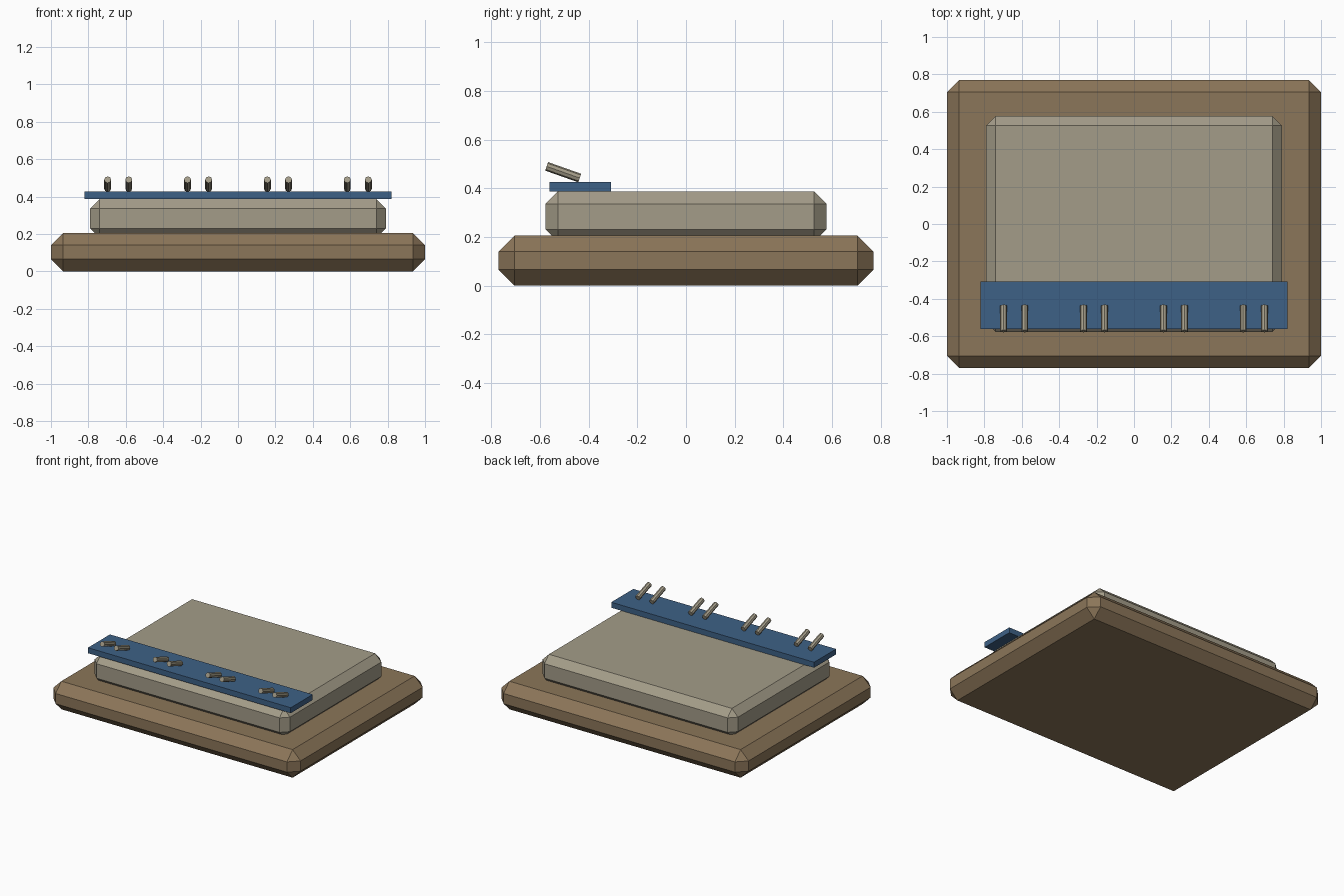
import bpy, bmesh, math
from mathutils import Matrix, Vector

if "Cube" in bpy.data.objects:
    bpy.data.objects.remove(bpy.data.objects["Cube"])


def material(name, rgb):
    m = bpy.data.materials.new(name)
    m.diffuse_color = (*rgb, 1)
    m.use_nodes = True
    m.node_tree.nodes["Principled BSDF"].inputs["Base Color"].default_value = m.diffuse_color
    return m


def add_object(name, bm, mat):
    me = bpy.data.meshes.new(name)
    bm.to_mesh(me)
    bm.free()
    me.materials.append(mat)
    ob = bpy.data.objects.new(name, me)
    bpy.context.collection.objects.link(ob)
    return ob


def box(name, lo, hi, mat, chamfer=0):
    lo, hi = Vector(lo), Vector(hi)
    bm = bmesh.new()
    bmesh.ops.create_cube(bm, size=1, matrix=Matrix.Translation((lo + hi) / 2)
                          @ Matrix.Diagonal((*(hi - lo), 1)))
    if chamfer:
        bmesh.ops.bevel(bm, geom=bm.edges[:], offset=chamfer, segments=1,
                        affect='EDGES', profile=0.5)
    return add_object(name, bm, mat)


def rod(name, start, end, radius, mat, sides=8):
    start, end = Vector(start), Vector(end)
    axis = end - start
    # the axis lies in the YZ plane, so a turn about X aligns it
    turn = Matrix.Rotation(math.atan2(-axis.y, axis.z), 4, 'X')
    bm = bmesh.new()
    bmesh.ops.create_cone(bm, cap_ends=True, segments=sides, radius1=radius,
                          radius2=radius, depth=axis.length,
                          matrix=Matrix.Translation((start + end) / 2) @ turn)
    return add_object(name, bm, mat)


brown = material("brown", (0.26, 0.18, 0.10))
stone = material("warm_grey", (0.37, 0.335, 0.25))
blue = material("blue", (0.048, 0.12, 0.24))

# Chamfered base and the upper slab sunk slightly into it
box("base", (-1, -0.77, 0), (1, 0.77, 0.205), brown, 0.065)
box("upper_slab", (-0.79, -0.577, 0.18), (0.79, 0.577, 0.386), stone, 0.05)

# Flat strip along the front edge
box("front_strip", (-0.82, -0.562, 0.386), (0.82, -0.308, 0.426), blue)

# Four pairs of tilted pegs
for i in range(4):
    centre = (i - 1.5) * 0.427
    for side, dx in (("left", -0.0565), ("right", 0.0565)):
        x = centre + dx
        rod(f"peg_{i + 1}_{side}", (x, -0.437, 0.442), (x, -0.573, 0.490),
            0.0185, stone)
